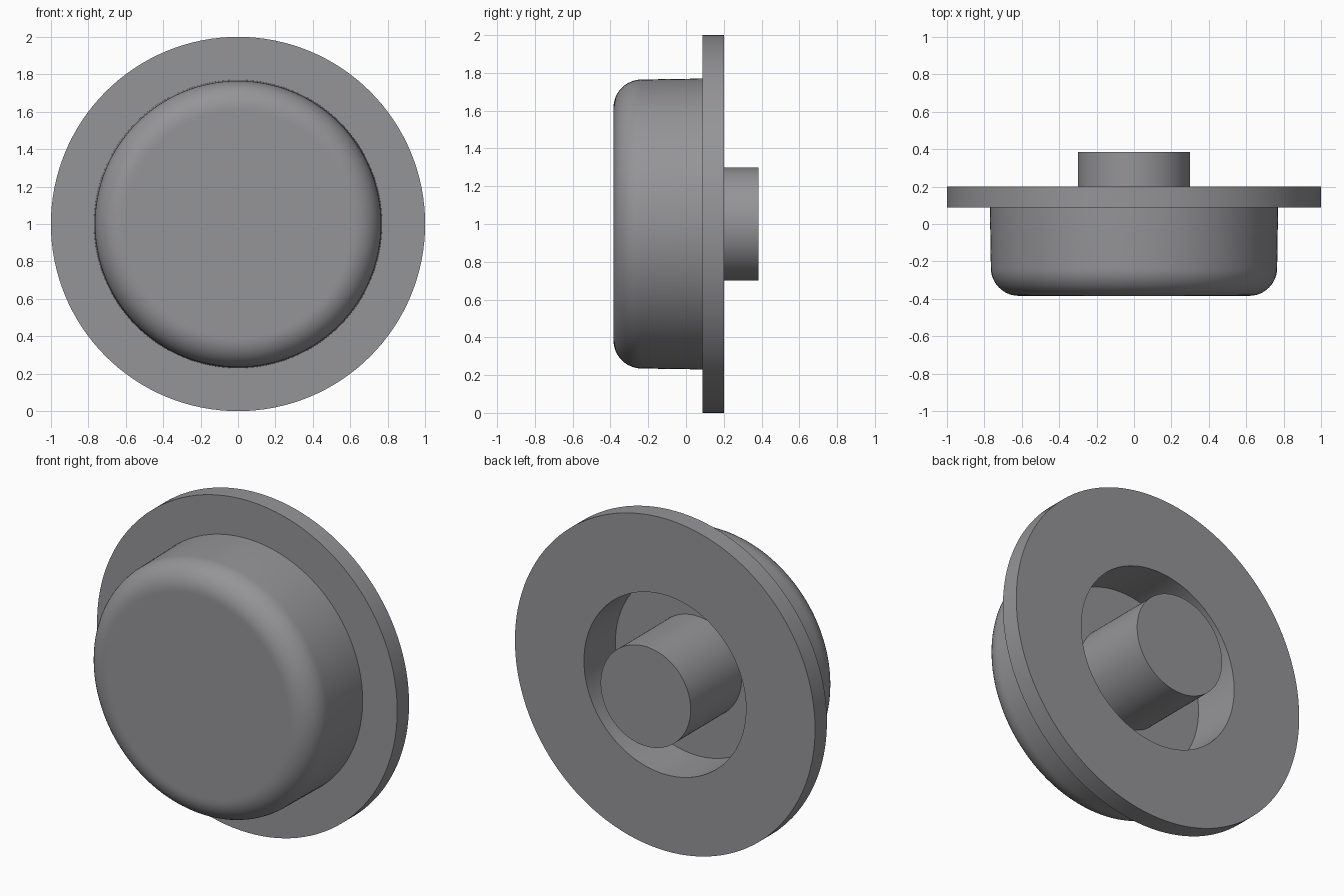
import bpy, bmesh
from math import sin, cos, pi, radians

if "Cube" in bpy.data.objects:
    bpy.data.objects.remove(bpy.data.objects["Cube"])

SEGMENTS = 128

# Dark grey for all parts
dark_grey = bpy.data.materials.new("dark_grey")
dark_grey.diffuse_color = (0.30, 0.30, 0.315, 1)
dark_grey.use_nodes = True
dark_grey.node_tree.nodes["Principled BSDF"].inputs["Base Color"].default_value = dark_grey.diffuse_color


def lathe(name, profile):
    """Spin (radius, y) points about the y axis through z = 1."""
    bm = bmesh.new()
    rings = []
    for r, y in profile:
        if r == 0:
            rings.append([bm.verts.new((0, y, 1))] * SEGMENTS)
        else:
            rings.append([bm.verts.new((r * cos(2 * pi * i / SEGMENTS), y,
                                        1 + r * sin(2 * pi * i / SEGMENTS)))
                          for i in range(SEGMENTS)])
    for a, b in zip(rings, rings[1:]):
        for i in range(SEGMENTS):
            j = (i + 1) % SEGMENTS
            bm.faces.new(dict.fromkeys((a[i], a[j], b[j], b[i])))
    bmesh.ops.recalc_face_normals(bm, faces=bm.faces)
    mesh = bpy.data.meshes.new(name)
    bm.to_mesh(mesh)
    bm.free()
    mesh.materials.append(dark_grey)
    obj = bpy.data.objects.new(name, mesh)
    bpy.context.collection.objects.link(obj)
    bpy.ops.object.select_all(action='DESELECT')
    obj.select_set(True)
    bpy.context.view_layer.objects.active = obj
    bpy.ops.object.shade_smooth_by_angle(angle=radians(30))
    return obj


# Rounded cap, wide flange and the straight recess in its back
fillet, steps = 0.15, 12
rounded = [(0.615 + fillet * sin(pi / 2 * k / steps),
            -0.234 - fillet * cos(pi / 2 * k / steps)) for k in range(steps + 1)]
lathe("cap_and_flange", [(0, -0.384), (0.6, -0.384)] + rounded + [
    (0.77, 0.087), (1.0, 0.087), (1.0, 0.2), (0.54, 0.2), (0.54, -0.1), (0, -0.1)])

# Central pin rising from the recess floor
lathe("pin", [(0, -0.1), (0.3, -0.1), (0.3, 0.384), (0, 0.384)])
